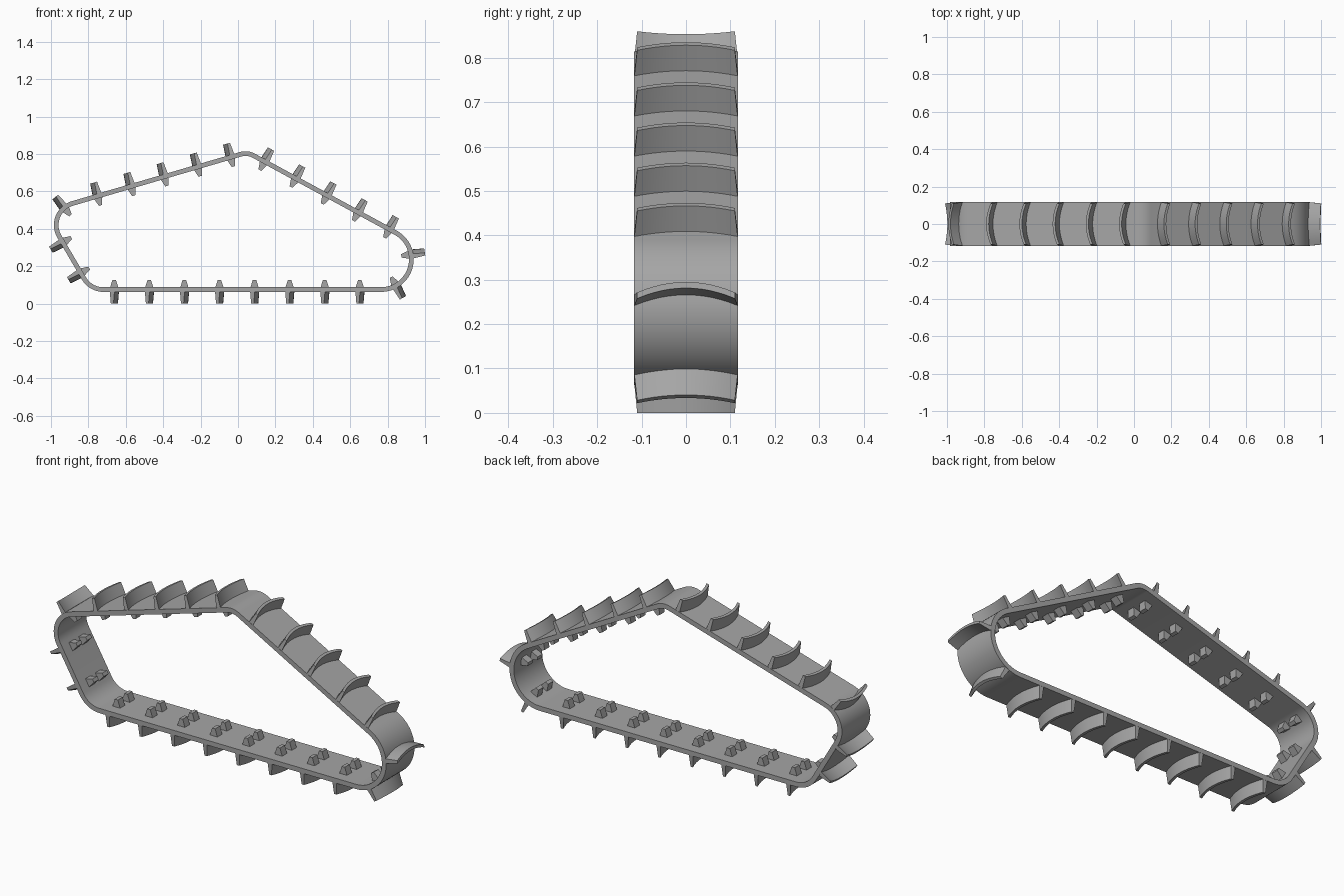
import bpy, bmesh, math
from mathutils import Vector

cube = bpy.data.objects.get("Cube")
if cube:
    bpy.data.objects.remove(cube, do_unlink=True)

HALF_W = 0.117      # half belt width
HALF_T = 0.0125     # half belt thickness

steel = bpy.data.materials.new("track_grey")
steel.use_nodes = True
grey = (0.38, 0.38, 0.38, 1)
steel.diffuse_color = grey
steel.node_tree.nodes["Principled BSDF"].inputs["Base Color"].default_value = grey


def finish(bm, name):
    bmesh.ops.recalc_face_normals(bm, faces=bm.faces)
    mesh = bpy.data.meshes.new(name)
    bm.to_mesh(mesh)
    bm.free()
    mesh.materials.append(steel)
    obj = bpy.data.objects.new(name, mesh)
    bpy.context.collection.objects.link(obj)
    bpy.ops.object.select_all(action='DESELECT')
    obj.select_set(True)
    bpy.context.view_layer.objects.active = obj
    bpy.ops.object.shade_smooth_by_angle(angle=math.radians(30))
    return obj


# Wheels the belt wraps around, counter-clockwise: x, z, centreline radius
wheels = [(-0.72, 0.195, 0.12), (0.765, 0.237, 0.162),
          (0.04, 0.71, 0.092), (-0.852, 0.42, 0.12)]


def tangent_angle(a, b):
    """Angle of the outward normal of the outer tangent from wheel a to b."""
    dx, dz = b[0] - a[0], b[1] - a[1]
    return math.atan2(dz, dx) - math.acos((a[2] - b[2]) / math.hypot(dx, dz))


# Belt path as (centreline point, outward normal)
path = []
for i, w in enumerate(wheels):
    start = tangent_angle(wheels[i - 1], w)
    sweep = (tangent_angle(w, wheels[(i + 1) % len(wheels)]) - start) % math.tau
    steps = max(6, round(math.degrees(sweep) / 6))
    for k in range(steps + 1):
        t = start + sweep * k / steps
        n = Vector((math.cos(t), 0, math.sin(t)))
        path.append((Vector((w[0], 0, w[1])) + n * w[2], n))

# Belt: a rectangular section swept round the closed path
bm = bmesh.new()
section = [(-HALF_W, HALF_T), (HALF_W, HALF_T), (HALF_W, -HALF_T), (-HALF_W, -HALF_T)]
rings = [[bm.verts.new(p + n * h + Vector((0, y, 0))) for y, h in section]
         for p, n in path]
for i, ring in enumerate(rings):
    prev = rings[i - 1]
    for k in range(4):
        j = (k + 1) % 4
        bm.faces.new((prev[k], prev[j], ring[j], ring[k]))
finish(bm, "track_belt")


def nearest(x, z):
    """Closest belt point to (x, z), with its normal."""
    target, best = Vector((x, 0, z)), None
    for i in range(len(path)):
        (a, na), (b, nb) = path[i - 1], path[i]
        d = b - a
        t = min(1, max(0, (target - a).dot(d) / d.length_squared))
        p = a + d * t
        dist = (p - target).length
        if best is None or dist < best[0]:
            best = (dist, p, na.lerp(nb, t).normalized())
    return best[1], best[2]


def run(start, end, count):
    a, b = Vector(start), Vector(end)
    return [a.lerp(b, k / (count - 1)) for k in range(count)]


stations = run((-0.662, 0.075), (0.651, 0.075), 8)
stations += [(0.846, 0.093), (0.935, 0.265)]
stations += run((0.81, 0.40), (0.142, 0.76), 5)
stations += run((-0.04, 0.785), (-0.75, 0.575), 5)
stations += [(-0.927, 0.51), (-0.943, 0.323), (-0.833, 0.168)]


def loft(bm, sections):
    """Skin a list of equal closed sections and cap both ends."""
    loops = [[bm.verts.new(v) for v in s] for s in sections]
    size = len(loops[0])
    for a, b in zip(loops, loops[1:]):
        for k in range(size):
            j = (k + 1) % size
            bm.faces.new((a[k], a[j], b[j], b[k]))
    bm.faces.new(loops[0])
    bm.faces.new(loops[-1])


cleats, teeth = bmesh.new(), bmesh.new()
for x, z in stations:
    p, n = nearest(x, z)
    t = Vector((-n.z, 0, n.x))    # direction of travel round the path

    # Bowed outer cleat, tapering to a narrower tip
    sections = []
    for k in range(13):
        u = -1 + k / 6
        bow = 0.024 * (1 - u * u) - 0.011
        sections.append([p + n * h + t * (bow + s) + Vector((0, u * w, 0))
                         for h, s, w in ((0.005, -0.013, HALF_W), (0.075, -0.007, 0.110),
                                         (0.075, 0.007, 0.110), (0.005, 0.013, HALF_W))])
    loft(cleats, sections)

    # Pair of inner guide teeth
    for side in (-1, 1):
        loft(teeth, [[p + n * h + t * s + Vector((0, side * y, 0))
                      for h, s in ((-0.005, -0.024), (-0.052, -0.009),
                                   (-0.052, 0.009), (-0.005, 0.024))]
                     for y in (0.02, 0.06)])

finish(cleats, "outer_cleats")
finish(teeth, "inner_guide_teeth")
